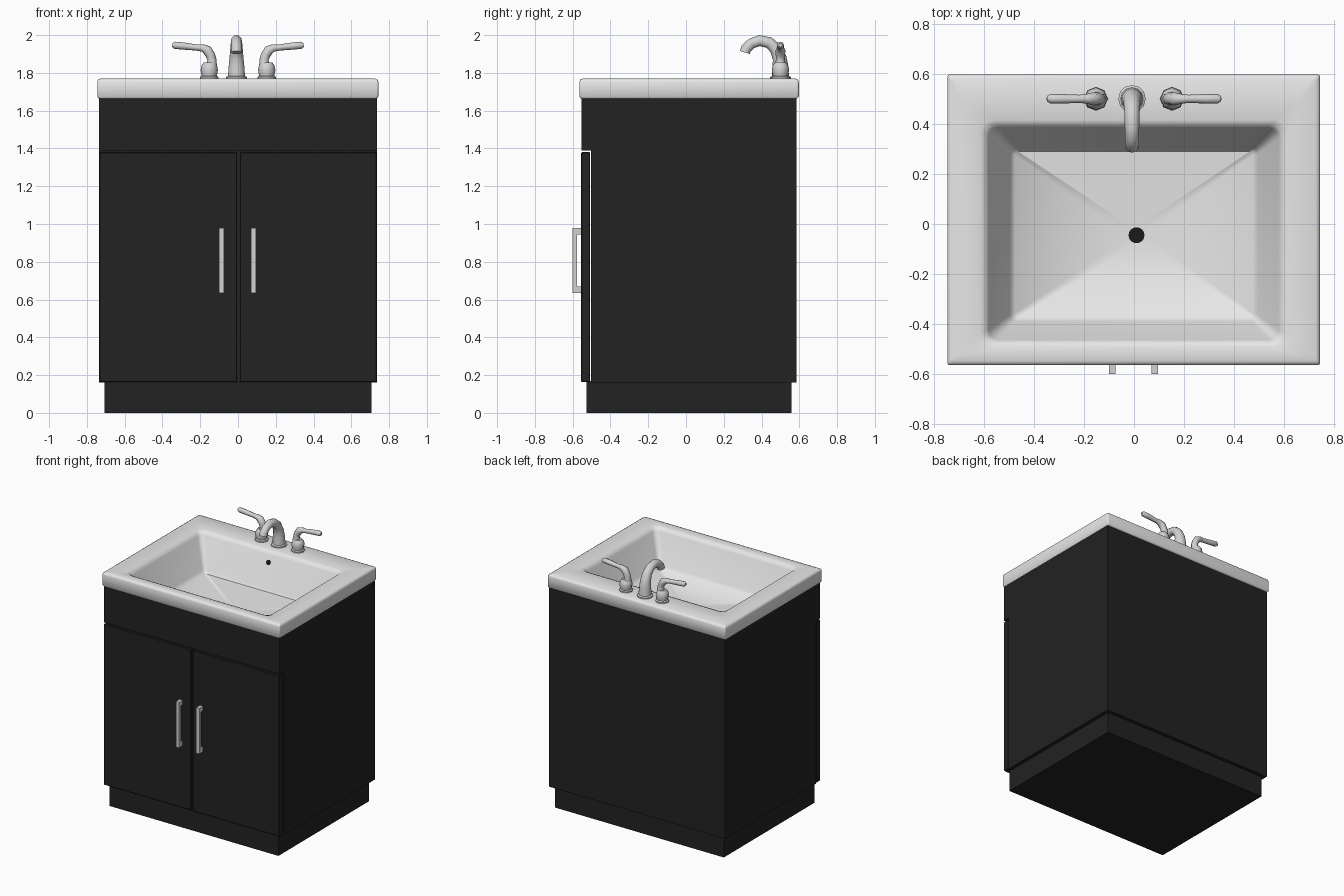
import bpy, bmesh, math
from mathutils import Vector

if "Cube" in bpy.data.objects:
    bpy.data.objects.remove(bpy.data.objects["Cube"])


def mat(name, r, g, b):
    m = bpy.data.materials.new(name)
    m.diffuse_color = (r, g, b, 1)
    m.use_nodes = True
    m.node_tree.nodes["Principled BSDF"].inputs["Base Color"].default_value = m.diffuse_color
    return m


BLACK = mat("black_cabinet", 0.016, 0.016, 0.016)
WHITE = mat("white_ceramic", 0.80, 0.80, 0.80)
METAL = mat("brushed_metal", 0.65, 0.65, 0.65)
DARK = mat("dark_drain", 0.01, 0.01, 0.01)


def finish(name, bm, material, smooth=None):
    bmesh.ops.recalc_face_normals(bm, faces=bm.faces)
    me = bpy.data.meshes.new(name)
    bm.to_mesh(me)
    bm.free()
    ob = bpy.data.objects.new(name, me)
    bpy.context.collection.objects.link(ob)
    me.materials.append(material)
    if smooth:
        bpy.ops.object.select_all(action='DESELECT')
        ob.select_set(True)
        bpy.context.view_layer.objects.active = ob
        bpy.ops.object.shade_smooth_by_angle(angle=math.radians(smooth))
    return ob


def box(name, x0, x1, y0, y1, z0, z1, material, bevel=0, open_top=False):
    bm = bmesh.new()
    bmesh.ops.create_cube(bm, size=1)
    for v in bm.verts:
        v.co = ((x0 + x1) / 2 + v.co.x * (x1 - x0),
                (y0 + y1) / 2 + v.co.y * (y1 - y0),
                (z0 + z1) / 2 + v.co.z * (z1 - z0))
    if open_top:
        top = max(bm.faces, key=lambda f: f.calc_center_median().z)
        bmesh.ops.delete(bm, geom=[top], context='FACES_ONLY')
    if bevel:
        bmesh.ops.bevel(bm, geom=bm.edges[:], offset=bevel, segments=1, affect='EDGES')
    return finish(name, bm, material)


def bridge(bm, rings):
    for a, b in zip(rings, rings[1:]):
        n = len(a)
        for i in range(n):
            bm.faces.new((a[i], a[(i + 1) % n], b[(i + 1) % n], b[i]))


def tube(name, pts, side, material, n=10):
    """Sweep circles of varying radius along a planar path of (x, y, z, r)."""
    bm = bmesh.new()
    side = Vector(side)
    rings = []
    for i, p in enumerate(pts):
        t = Vector(pts[min(i + 1, len(pts) - 1)][:3]) - Vector(pts[max(i - 1, 0)][:3])
        up = side.cross(t.normalized())
        rings.append([bm.verts.new(Vector(p[:3]) + p[3] * (
            side * math.cos(2 * math.pi * k / n) + up * math.sin(2 * math.pi * k / n)))
            for k in range(n)])
    bridge(bm, rings)
    bm.faces.new(rings[0])
    bm.faces.new(rings[-1])
    return finish(name, bm, material, 50)


# cabinet: toe kick, carcass (open under the basin), apron and doors
box("toe_kick", -0.707, 0.707, -0.527, 0.558, 0, 0.17, BLACK)
box("carcass", -0.735, 0.735, -0.502, 0.585, 0.16, 1.67, BLACK, open_top=True)
box("apron", -0.735, 0.735, -0.552, -0.502, 1.39, 1.67, BLACK)
box("left_door", -0.735, -0.004, -0.555, -0.508, 0.163, 1.38, BLACK, 0.004)
box("right_door", 0.01, 0.735, -0.555, -0.508, 0.163, 1.38, BLACK, 0.004)

# door pulls: C-shaped profile extruded sideways
PULL = [(-0.55, 0.635), (-0.60, 0.635), (-0.60, 0.98), (-0.55, 0.98),
        (-0.55, 0.945), (-0.577, 0.945), (-0.577, 0.67), (-0.55, 0.67)]
for name, x in (("left_pull", -0.087), ("right_pull", 0.083)):
    bm = bmesh.new()
    f = bm.faces.new([bm.verts.new((x - 0.013, y, z)) for y, z in PULL])
    ext = bmesh.ops.extrude_face_region(bm, geom=[f])
    for v in ext["geom"]:
        if isinstance(v, bmesh.types.BMVert):
            v.co.x += 0.026
    finish(name, bm, METAL)

# basin: lofted rounded rectangles (x0, x1, y0, y1, z, corner radius)
LOFT = [(-0.72, 0.72, -0.54, 0.57, 1.665, 0.008),
        (-0.738, 0.736, -0.557, 0.588, 1.665, 0.008),
        (-0.745, 0.743, -0.564, 0.597, 1.675, 0.010),
        (-0.745, 0.743, -0.564, 0.597, 1.752, 0.010),
        (-0.741, 0.739, -0.560, 0.593, 1.764, 0.010),
        (-0.728, 0.726, -0.547, 0.580, 1.770, 0.010),
        (-0.615, 0.612, -0.490, 0.415, 1.768, 0.050),
        (-0.593, 0.590, -0.473, 0.395, 1.760, 0.045),
        (-0.580, 0.578, -0.463, 0.383, 1.740, 0.040),
        (-0.495, 0.495, -0.388, 0.305, 1.530, 0.025),
        (-0.475, 0.475, -0.370, 0.290, 1.505, 0.015),
        (-0.022, 0.042, -0.077, -0.013, 1.480, 0.032)]
bm = bmesh.new()
rings = []
for x0, x1, y0, y1, z, r in LOFT:
    ring = []
    for q, (cx, cy) in enumerate(((x1 - r, y1 - r), (x0 + r, y1 - r),
                                  (x0 + r, y0 + r), (x1 - r, y0 + r))):
        for k in range(5):
            a = math.pi / 2 * (q + (k + 0.02) / 4.04)
            ring.append(bm.verts.new((cx + r * math.cos(a), cy + r * math.sin(a), z)))
    rings.append(ring)
bridge(bm, rings)
bm.faces.new(rings[-1]).material_index = 1
basin = finish("basin", bm, WHITE, 50)
basin.data.materials.append(DARK)

# overflow hole on the sloping back wall
bm = bmesh.new()
bmesh.ops.create_cone(bm, cap_ends=True, segments=12, radius1=0.017, radius2=0.017, depth=0.008)
hole = finish("overflow_hole", bm, DARK)
hole.location = (0, 0.363, 1.69)
hole.rotation_euler = Vector((0, -0.235, 0.09)).to_track_quat('Z', 'Y').to_euler()

# faucet spout: flange, body and gooseneck
SPOUT = [(.50, 1.768, .055), (.50, 1.778, .055), (.50, 1.784, .045), (.50, 1.84, .041),
         (.495, 1.88, .037), (.475, 1.928, .033), (.44, 1.960, .030), (.39, 1.971, .029),
         (.345, 1.955, .028), (.318, 1.928, .028), (.312, 1.908, .028)]
tube("spout", [(-0.008, y, z, r) for y, z, r in SPOUT], (1, 0, 0), METAL, 12)

# taps: bulged base, bent neck and lever, mirrored
BASE = [(1.768, .048), (1.778, .048), (1.784, .040), (1.815, .046), (1.84, .041), (1.856, .028)]
LEVER = [(0, 1.845, .028), (-.002, 1.87, .024), (.006, 1.895, .025), (.022, 1.92, .026),
         (.045, 1.932, .020), (.075, 1.934, .016), (.14, 1.942, .019), (.185, 1.946, .019),
         (.198, 1.947, .010)]
for side, s in (("left", -1), ("right", 1)):
    cx = 0.152 * s
    tube(side + "_tap_base", [(cx, 0.5, z, r) for z, r in BASE], (1, 0, 0), METAL, 8)
    tube(side + "_tap_lever", [(cx - s * 0.012 + s * x * 1.05, 0.5, z, r) for x, z, r in LEVER],
         (0, 1, 0), METAL, 8)
